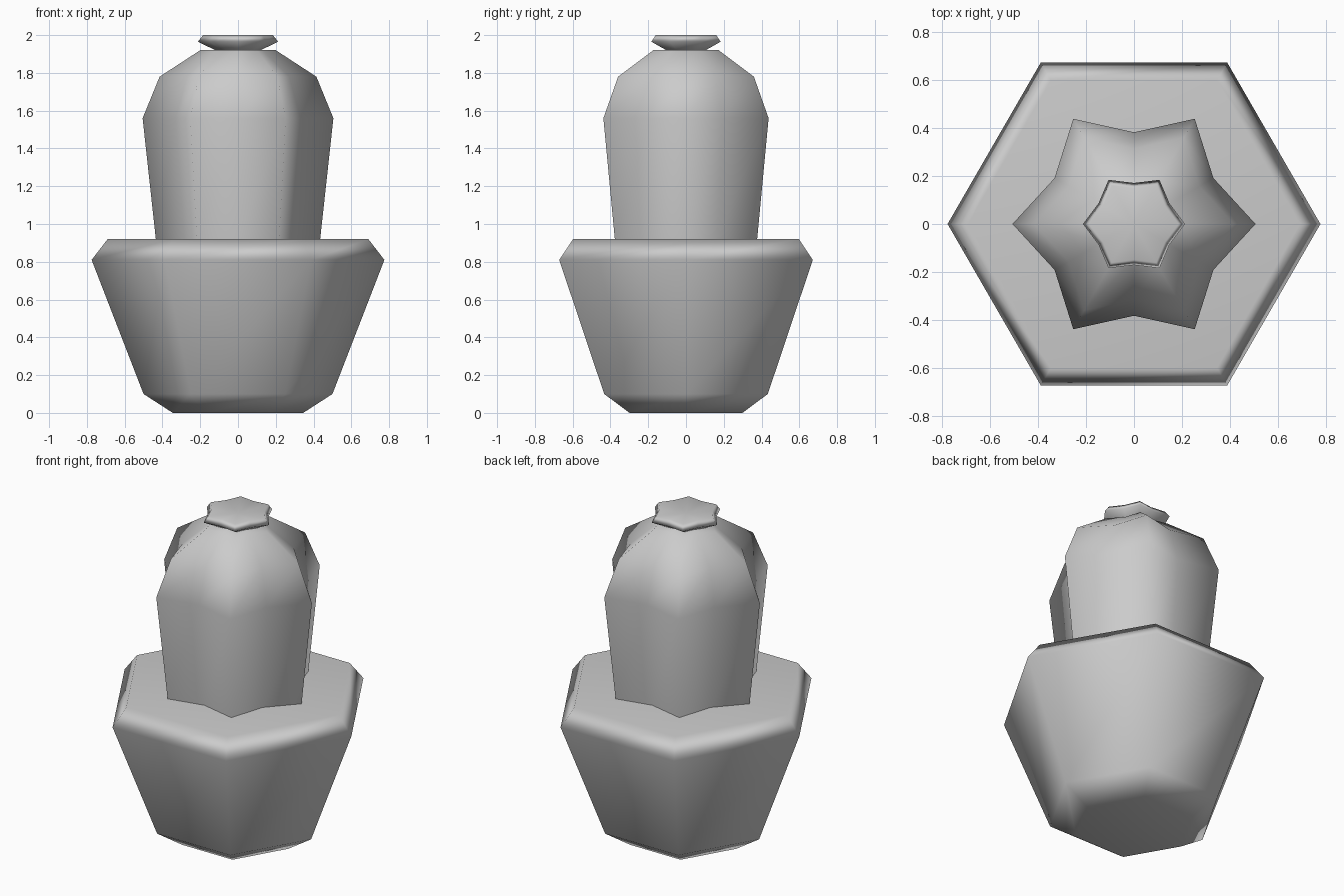
import bpy, bmesh
from math import cos, sin, pi

if "Cube" in bpy.data.objects:
    bpy.data.objects.remove(bpy.data.objects["Cube"])


def lathe(name, rings, sides, inner=1.0, bottom=True, centre_z=None):
    """Stack polygon rings (radius, z); odd points are scaled by inner to form a star."""
    bm = bmesh.new()
    loops = []
    for r, z in rings:
        loop = []
        for i in range(sides):
            a = 2 * pi * i / sides
            k = r * (inner if i % 2 else 1.0)
            loop.append(bm.verts.new((k * cos(a), k * sin(a), z)))
        loops.append(loop)
    for lo, hi in zip(loops, loops[1:]):
        for i in range(sides):
            j = (i + 1) % sides
            bm.faces.new((lo[i], lo[j], hi[j], hi[i]))
    if bottom:
        bm.faces.new(loops[0][::-1])
    if centre_z is None:
        bm.faces.new(loops[-1])
    else:
        c = bm.verts.new((0, 0, centre_z))
        for i in range(sides):
            bm.faces.new((loops[-1][i], loops[-1][(i + 1) % sides], c))
    for f in bm.faces:
        f.smooth = True
    mesh = bpy.data.meshes.new(name)
    bm.to_mesh(mesh)
    bm.free()
    obj = bpy.data.objects.new(name, mesh)
    bpy.context.collection.objects.link(obj)
    obj.modifiers.new("weighted_normals", 'WEIGHTED_NORMAL')
    return obj


# Hexagonal pot with chamfered foot and rim
lathe("pot", [(0.345, 0), (0.50, 0.10), (0.775, 0.81), (0.69, 0.92)], 6)

# Six-ribbed cactus body
lathe("cactus_body", [(0.435, 0.92), (0.505, 1.56), (0.415, 1.78), (0.20, 1.92)],
      12, inner=0.755, bottom=False, centre_z=1.92)

# Star-shaped flower with a slightly dished top
lathe("flower", [(0.12, 1.92), (0.212, 1.965), (0.185, 2.0)],
      12, inner=0.805, bottom=False, centre_z=1.98)
